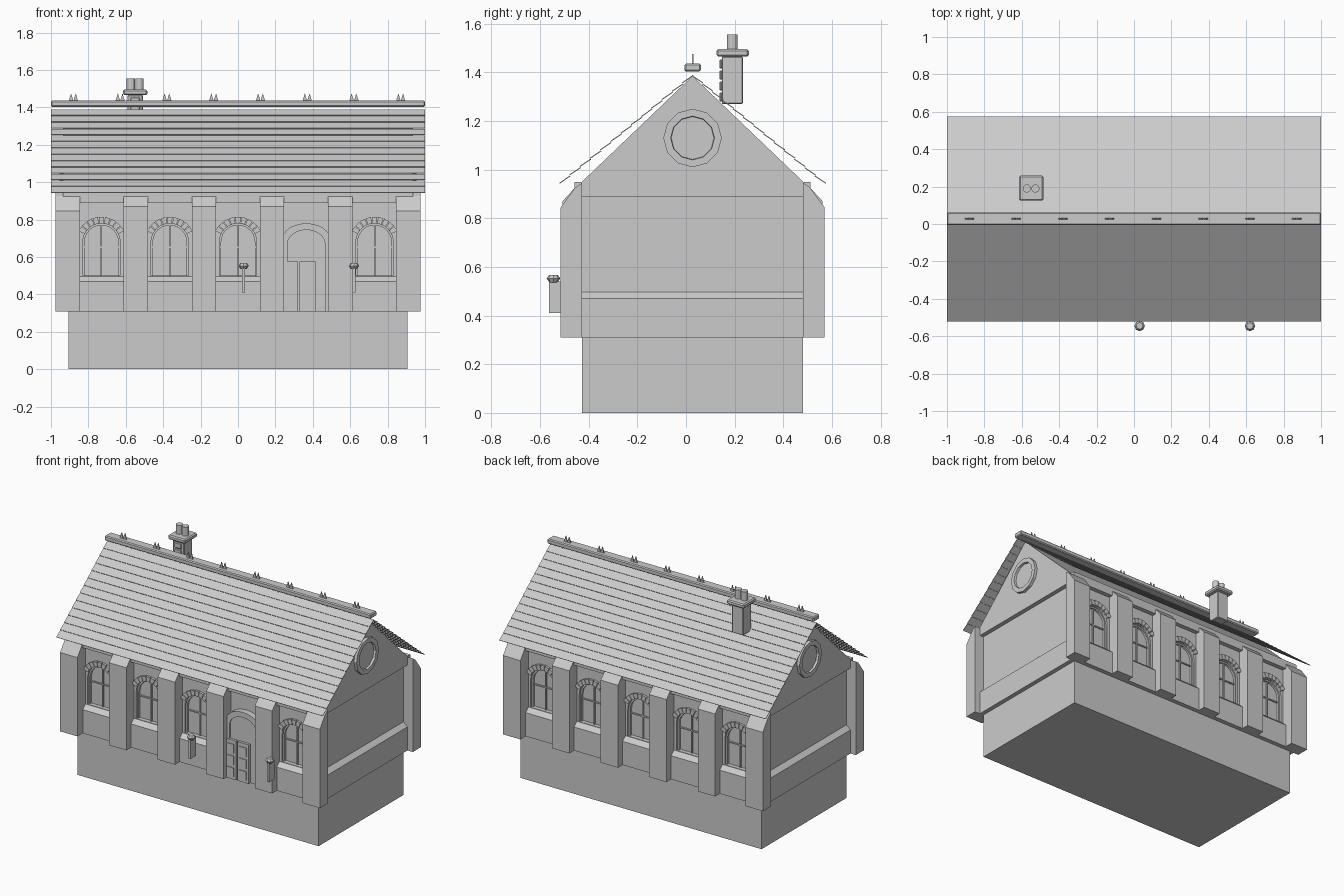
import bpy, bmesh, math
from mathutils import Matrix

if "Cube" in bpy.data.objects:
    bpy.data.objects.remove(bpy.data.objects["Cube"])

CY = 0.027          # centre line of the building in y


def make(name, build, bevel=0):
    bm = bmesh.new()
    build(bm)
    bmesh.ops.recalc_face_normals(bm, faces=bm.faces)
    me = bpy.data.meshes.new(name)
    bm.to_mesh(me)
    bm.free()
    ob = bpy.data.objects.new(name, me)
    bpy.context.collection.objects.link(ob)
    if bevel:
        m = ob.modifiers.new("edge", 'BEVEL')
        m.width = bevel
        m.segments = 1
    return ob


def prism(bm, axis, pts, a, b):
    """Extrude a profile: (y,z) along x, or (x,z) along y."""
    put = (lambda p, t: (t, p[0], p[1])) if axis == 'x' else (lambda p, t: (p[0], t, p[1]))
    r0 = [bm.verts.new(put(p, a)) for p in pts]
    r1 = [bm.verts.new(put(p, b)) for p in pts]
    bm.faces.new(r0)
    bm.faces.new(r1[::-1])
    for i in range(len(pts)):
        j = (i + 1) % len(pts)
        bm.faces.new((r0[i], r0[j], r1[j], r1[i]))


def box(bm, x0, x1, y0, y1, z0, z1):
    prism(bm, 'x', [(y0, z0), (y1, z0), (y1, z1), (y0, z1)], x0, x1)


def cyl(bm, x, y, z0, z1, r0, r1, n):
    bmesh.ops.create_cone(bm, cap_ends=True, segments=n, radius1=r0, radius2=r1, depth=z1 - z0,
                          matrix=Matrix.Translation((x, y, (z0 + z1) / 2)))


def arch(cx, r, base, spring, rise, n=12):
    """Arched outline from lower right over the top to lower left."""
    arc = [(cx + r * math.cos(math.pi * i / n), spring + rise * math.sin(math.pi * i / n)) for i in range(n + 1)]
    return [(cx + r, base)] + arc + [(cx - r, base)]


def side(y, s):     # s=1 front, s=-1 mirrored to the back
    return CY + s * (y - CY)


HX, HY = 0.905, 0.455
make("foundation", lambda bm: box(bm, -HX, HX, CY - HY, CY + HY, 0, 0.31))

# Walls: overhanging plinth, sloped sill, recessed panels, cornice band
def walls(bm):
    rings = []
    for out, z in ((.03, .31), (.03, .47), (0, .497), (0, .89), (.03, .89), (.03, .95)):
        x, y = HX + out, HY + out
        rings.append([bm.verts.new((sx * x, CY + sy * y, z)) for sx, sy in ((-1, -1), (1, -1), (1, 1), (-1, 1))])
    bm.faces.new(rings[0][::-1])
    bm.faces.new(rings[-1])
    for a, b in zip(rings, rings[1:]):
        for i in range(4):
            j = (i + 1) % 4
            bm.faces.new((a[i], a[j], b[j], b[i]))

wall = make("walls", walls)

BAYS = (-.73, -.365, 0, .365, .73)
WINDOWS = [(x, s) for s in (1, -1) for x in BAYS if not (s == 1 and x == .365)]

# Arched window niches cut into the walls
def niches(bm):
    for x, s in WINDOWS:
        prism(bm, 'y', arch(x, .1, .5, .68, .1), side(-.52, s), side(-.40, s))

cutter = make("niche_cutter", niches)
cutter.hide_render = True
mod = wall.modifiers.new("niches", 'BOOLEAN')
mod.operation = 'DIFFERENCE'
mod.object = cutter
bpy.context.view_layer.objects.active = wall
bpy.ops.object.modifier_apply(modifier=mod.name)
bpy.data.objects.remove(cutter)

# Window frames and glazing bars
def frames(bm):
    for x, s in WINDOWS:
        ring = arch(x, .1, .5, .68, .1) + arch(x, .09, .5, .68, .09)[::-1]
        prism(bm, 'y', ring, side(-.415, s), side(-.395, s))
        box(bm, x - .004, x + .004, side(-.41, s), side(-.395, s), .5, .775)
        box(bm, x - .092, x + .092, side(-.408, s), side(-.395, s), .647, .655)

make("window_frames", frames)

# Arch stones over each window
def stones(bm):
    n, a0, a1 = 9, math.radians(25), math.radians(155)
    step = (a1 - a0) / n
    for x, s in WINDOWS:
        for i in range(n):
            t0, t1 = a0 + step * i + .015, a0 + step * (i + 1) - .015
            pts = [(x + r * math.cos(t), .68 + r * math.sin(t))
                   for r, t in ((.1, t0), (.135, t0), (.135, t1), (.1, t1))]
            prism(bm, 'y', pts, side(-.443, s), side(-.42, s))

make("arch_stones", stones)

# Buttresses with sloping tops
def buttresses(bm):
    for s in (1, -1):
        for x in (-.91, -.547, -.182, .182, .547, .91):
            d, sh = (-.515, .845) if abs(x) > .9 else (-.508, .87)
            pts = [(-.428, .31), (d, .31), (d, sh), (-.455, .927), (-.428, .945)]
            prism(bm, 'x', [(side(y, s), z) for y, z in pts], x - .065, x + .065)

make("buttresses", buttresses)

# Gables with round ornaments
GX = HX + .03
make("gables", lambda bm: prism(bm, 'x', [(CY - HY, .95), (CY + HY, .95), (CY, 1.385)], -GX, GX))

def rounds(bm):
    for s in (1, -1):
        m = Matrix.Translation((s * .935, CY, 1.13)) @ Matrix.Rotation(s * math.pi / 2, 4, 'Y')
        new = bmesh.ops.create_cone(bm, cap_ends=True, segments=12, radius1=.12, radius2=.12, depth=.04, matrix=m)
        bm.normal_update()
        faces = {f for v in new['verts'] for f in v.link_faces}
        cap = max(faces, key=lambda f: s * f.calc_center_median().x)
        bmesh.ops.inset_region(bm, faces=[cap], thickness=.03)
        bmesh.ops.inset_region(bm, faces=[cap], thickness=.002, depth=-.015)

make("gable_rounds", rounds)

# Roof planks, each slightly overlapping the next one down
def planks(bm):
    n = 13
    length = math.hypot(.547, .447)
    dy, dz = -.547 / length, -.447 / length
    step = length / n
    for s in (1, -1):
        for i in range(n):
            pts = []
            for t, off in ((i * step, -.002), ((i + 1) * step, .003), ((i + 1) * step, -.001), (i * step, -.006)):
                pts.append((side(CY + dy * t + dz * off, s), 1.39 + dz * t - dy * off))
            prism(bm, 'x', pts, -1, 1)

make("roof_planks", planks)

# Ridge beam with paired spikes
make("ridge_beam", lambda bm: box(bm, -1, 1, -.006, .061, 1.403, 1.436), .006)

def spikes(bm):
    for i in range(8):
        for dx in (-.0125, .0125):
            x = -.88 + .25 * i + dx
            prism(bm, 'y', [(x - .0125, 1.434), (x + .0125, 1.434), (x, 1.475)], .024, .031)

make("ridge_spikes", spikes)

# Chimney
make("chimney_stack", lambda bm: box(bm, -.592, -.508, .147, .234, 1.27, 1.465), .004)
make("chimney_cap", lambda bm: box(bm, -.615, -.485, .125, .258, 1.465, 1.495), .007)

def bricks(bm):
    for i in range(4):
        z = 1.28 + .045 * i
        box(bm, -.575, -.525, .137, .15, z, z + .038)

make("chimney_bricks", bricks, .004)

def pots(bm):
    for x in (-.573, -.527):
        cyl(bm, x, .19, 1.49, 1.555, .022, .022, 12)

make("chimney_pots", pots)

# Doorway: arched surround, tympanum and two panelled leaves
make("door_surround", lambda bm: prism(
    bm, 'y', arch(.365, .125, .31, .70, .08) + arch(.365, .1, .31, .67, .075)[::-1], -.47, -.42))
make("door_tympanum", lambda bm: prism(bm, 'y', arch(.365, .102, .31, .67, .077), -.461, -.42))

def leaves(bm):
    for x0, x1 in ((.24, .32), (.33, .415)):
        box(bm, x0, x1, -.478, -.45, .31, .575)
        for z in (.33, .41, .49):
            box(bm, x0 + .015, x1 - .015, -.483, -.47, z, z + .06)

make("door_leaves", leaves)

# Wall lamps
def lamps(bm):
    for x in (.03, .62):
        box(bm, x - .009, x + .007, -.563, -.505, .41, .54)
        cyl(bm, x, -.545, .535, .553, .016, .028, 8)
        cyl(bm, x, -.545, .553, .567, .028, .018, 8)

make("lamps", lamps)
